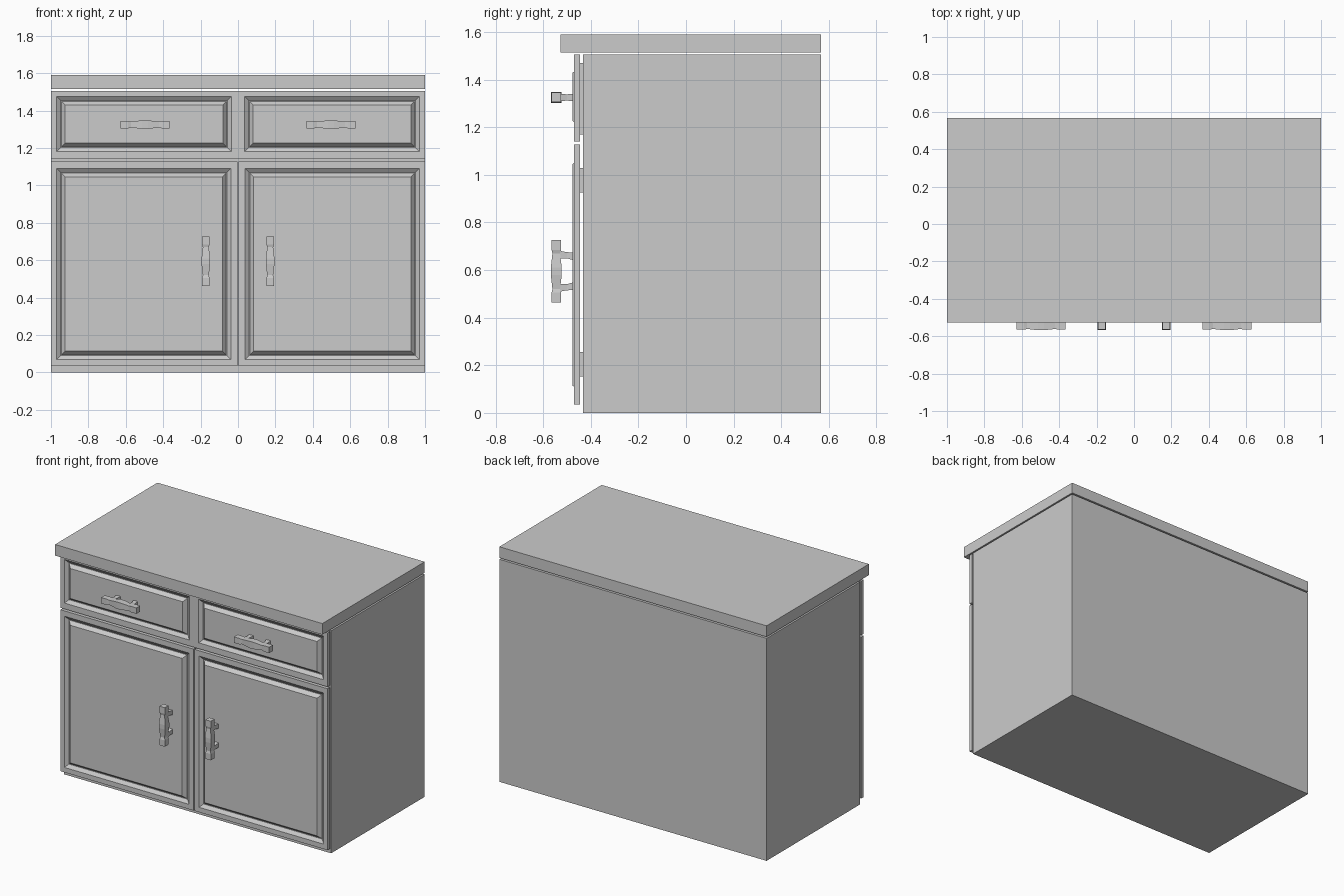
import bpy, bmesh
from mathutils import Vector

cube = bpy.data.objects.get("Cube")
if cube:
    bpy.data.objects.remove(cube, do_unlink=True)

grey = bpy.data.materials.new("plain_grey")
grey.use_nodes = True
COLOUR = (0.6, 0.6, 0.6, 1)
grey.diffuse_color = COLOUR
grey.node_tree.nodes["Principled BSDF"].inputs["Base Color"].default_value = COLOUR

FRONT, BACK = -0.47, -0.445   # front and back planes of doors and drawers
CASE_FRONT = -0.433


def finish(name, bm):
    bmesh.ops.recalc_face_normals(bm, faces=bm.faces)
    mesh = bpy.data.meshes.new(name)
    bm.to_mesh(mesh)
    bm.free()
    mesh.materials.append(grey)
    obj = bpy.data.objects.new(name, mesh)
    bpy.context.collection.objects.link(obj)
    return obj


def box(name, x0, x1, y0, y1, z0, z1):
    bm = bmesh.new()
    bmesh.ops.create_cube(bm, size=1)
    for v in bm.verts:
        v.co = ((x0 + x1) / 2 + v.co.x * (x1 - x0),
                (y0 + y1) / 2 + v.co.y * (y1 - y0),
                (z0 + z1) / 2 + v.co.z * (z1 - z0))
    return finish(name, bm)


def loft(bm, rings):
    """Join four-cornered rings into a closed solid."""
    rings = [[bm.verts.new(p) for p in ring] for ring in rings]
    for a, b in zip(rings, rings[1:]):
        for i in range(4):
            j = (i + 1) % 4
            bm.faces.new((a[i], a[j], b[j], b[i]))
    bm.faces.new(rings[0])
    bm.faces.new(rings[-1])


def panel(name, x0, x1, z0, z1, margins):
    """Board with a sloped groove around a slightly raised field."""
    left, right, low, high = margins
    # inset from the groove's outer edge, depth
    steps = [(None, BACK), (None, FRONT), (0, FRONT),
             (0.022, FRONT + 0.017), (0.026, FRONT + 0.017), (0.046, FRONT - 0.006)]
    rings = []
    for inset, y in steps:
        a, b, c, d = x0, x1, z0, z1
        if inset is not None:
            a, b = x0 + left + inset, x1 - right - inset
            c, d = z0 + low + inset, z1 - high - inset
        rings.append([(a, y, c), (b, y, c), (b, y, d), (a, y, d)])
    bm = bmesh.new()
    loft(bm, rings)
    return finish(name, bm)


def handle(name, x, z, upright):
    """Wavy square bar on two splayed posts."""
    along = Vector((0, 0, 1)) if upright else Vector((1, 0, 0))
    across = Vector((1, 0, 0)) if upright else Vector((0, 0, 1))
    out = Vector((0, 1, 0))
    centre = Vector((x, -0.545, z))
    bm = bmesh.new()

    def section(mid, u, v, hu, hv):
        return [mid + u * hu * s + v * hv * t
                for s, t in ((-1, -1), (1, -1), (1, 1), (-1, 1))]

    # half thickness along the bar
    half = [(0.132, 0.020), (0.09, 0.020), (0.075, 0.016), (0.04, 0.020), (0.015, 0.023)]
    stations = [(-t, w) for t, w in half] + [(t, w) for t, w in reversed(half)]
    loft(bm, [section(centre + along * t, across, out, w, w) for t, w in stations])
    for side in (-1, 1):
        post = [(-0.53, 0.070, 0.016), (-0.50, 0.067, 0.013), (FRONT + 0.004, 0.062, 0.017)]
        loft(bm, [section(Vector((x, y, z)) + along * side * t, across, along, w, w)
                  for y, t, w in post])
    return finish(name, bm)


# Case and worktop
box("cabinet_case", -1, 1, CASE_FRONT, 0.567, 0, 1.505)
box("worktop", -1, 1, -0.527, 0.567, 1.515, 1.59)

# Drawer fronts, doors, mounting pieces and handles
for side, label in ((-1, "right"), (1, "left")):
    def span(a, b):
        return sorted((side * a, side * b))
    edge = (0.03, 0.035)                       # outer and centre margins
    lr = edge[::-1] if side > 0 else edge

    panel(label + "_drawer_front", *span(0, 1), 1.14, 1.505, (*lr, 0.04, 0.03))
    panel(label + "_door", *span(0.003, 1), 0.035, 1.127, (*lr, 0.033, 0.036))
    box(label + "_drawer_mount", *span(0.06, 0.96), BACK - 0.002, CASE_FRONT + 0.002, 1.17, 1.47)
    for z0, z1, spot in ((0.152, 0.255, "lower"), (0.925, 1.028, "upper")):
        box(f"{label}_{spot}_hinge", *span(0.93, 0.985), BACK - 0.002, CASE_FRONT + 0.002, z0, z1)

    handle(label + "_drawer_handle", side * 0.497, 1.325, False)
    handle(label + "_door_handle", side * 0.172, 0.595, True)
